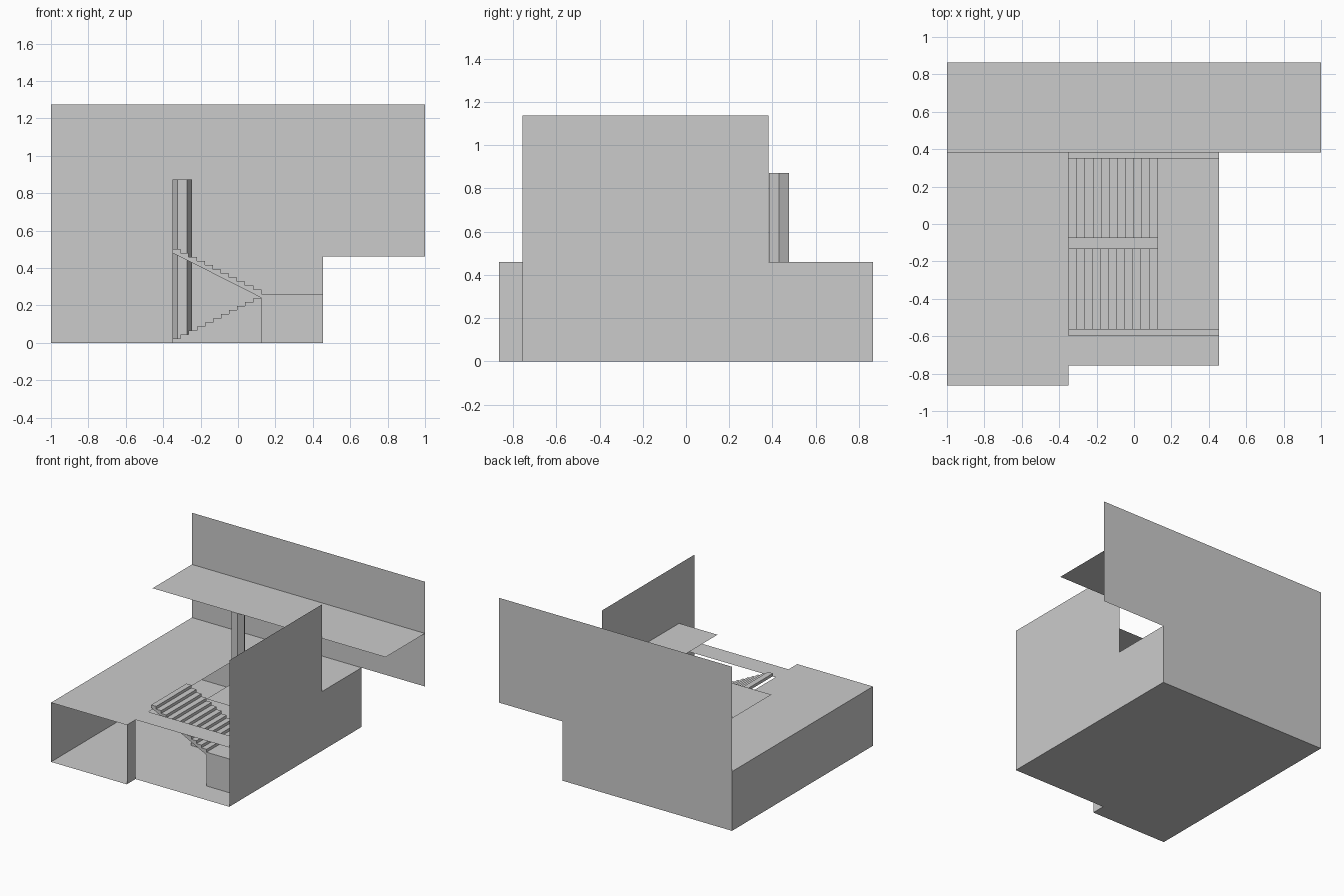
import bpy
import math
from mathutils import Vector

if "Cube" in bpy.data.objects:
    bpy.data.objects.remove(bpy.data.objects["Cube"])

# Shared plan dimensions
LEFT, WELL, RIGHT, FAR = -1.0, -0.35, 0.455, 1.0
FRONT, NOTCH, LEDGE, BACK = -0.864, -0.757, 0.381, 0.864
FLOOR, CEIL, LAND, UPPER = 0.46, 0.872, 0.262, 0.675
STAIR_END, Y0, Y1, Y2, Y3 = 0.125, -0.565, -0.132, -0.075, 0.352
STEPS = 11
RUN, RISE = (STAIR_END - WELL) / STEPS, LAND / (STEPS + 1)


def add_mesh(name, verts, faces):
    mesh = bpy.data.meshes.new(name)
    mesh.from_pydata(verts, [], faces)
    mesh.update()
    obj = bpy.data.objects.new(name, mesh)
    bpy.context.collection.objects.link(obj)
    return obj


def plate(name, points, axis, level):
    """Thin flat polygon perpendicular to one axis."""
    verts = []
    for p in points:
        v = list(p)
        v.insert(axis, level)
        verts.append(v)
    return add_mesh(name, verts, [range(len(verts))])


def rect(a0, b0, a1, b1):
    return [(a0, b0), (a1, b0), (a1, b1), (a0, b1)]


def prism(name, profile, y0, y1):
    """Extrude an x-z profile along y."""
    n = len(profile)
    verts = [(x, y, z) for y in (y0, y1) for x, z in profile]
    faces = [list(range(n)), list(range(2 * n - 1, n - 1, -1))]
    faces += [[i, i + n, (i + 1) % n + n, (i + 1) % n] for i in range(n)]
    return add_mesh(name, verts, faces)


# Ground floor, and upper floor around the stairwell
plate("ground_floor", [(LEFT, FRONT), (WELL, FRONT), (WELL, NOTCH), (RIGHT, NOTCH),
                       (RIGHT, BACK), (LEFT, BACK)], 2, 0)
plate("upper_floor", [(LEFT, FRONT), (WELL, FRONT), (WELL, NOTCH), (RIGHT, NOTCH),
                      (RIGHT, -0.596), (WELL, -0.596), (WELL, LEDGE),
                      (RIGHT, LEDGE), (RIGHT, BACK), (LEFT, BACK)], 2, FLOOR)

# Walls
plate("left_wall", rect(FRONT, 0, BACK, FLOOR), 0, LEFT)
plate("front_return_wall", rect(FRONT, 0, NOTCH, FLOOR), 0, WELL)
plate("right_wall", [(NOTCH, 0), (BACK, 0), (BACK, FLOOR), (LEDGE, FLOOR),
                     (LEDGE, 1.136), (NOTCH, 1.136)], 0, RIGHT)
plate("back_wall", [(LEFT, 0), (RIGHT, 0), (RIGHT, FLOOR), (FAR, FLOOR),
                    (FAR, 1.273), (LEFT, 1.273)], 1, BACK)

# Gallery slab along the back wall, in two bays
plate("gallery_left", rect(LEFT, LEDGE, WELL, BACK), 2, CEIL)
plate("gallery_right", rect(WELL, LEDGE, FAR, BACK), 2, CEIL)

# Landings
prism("half_landing", rect(STAIR_END, 0, RIGHT, LAND), Y0, Y3)
plate("upper_landing", rect(STAIR_END, Y0, RIGHT, Y3), 2, UPPER)

# Lower flight, solid down to the ground
lower = [(STAIR_END, 0), (WELL, 0)]
for i in range(STEPS):
    z = RISE * (i + 1)
    lower += [(WELL + RUN * i, z), (WELL + RUN * (i + 1), z)]
prism("lower_flight", lower, Y2, Y3)

# Upper flight, stepped top with a sloping soffit
upper = [(WELL, LAND + RISE * STEPS - RISE), (STAIR_END, LAND - RISE)]
for i in range(STEPS):
    z = LAND + RISE * (i + 1)
    upper += [(STAIR_END - RUN * i, z), (STAIR_END - RUN * (i + 1), z)]
prism("upper_flight", upper, Y0, Y1)

# Hexagonal column carrying the gallery
bpy.ops.mesh.primitive_cylinder_add(vertices=6, radius=0.0525, depth=CEIL,
                                    location=(-0.298, 0.43, CEIL / 2),
                                    rotation=(0, 0, math.radians(30)))
bpy.context.object.name = "column"
